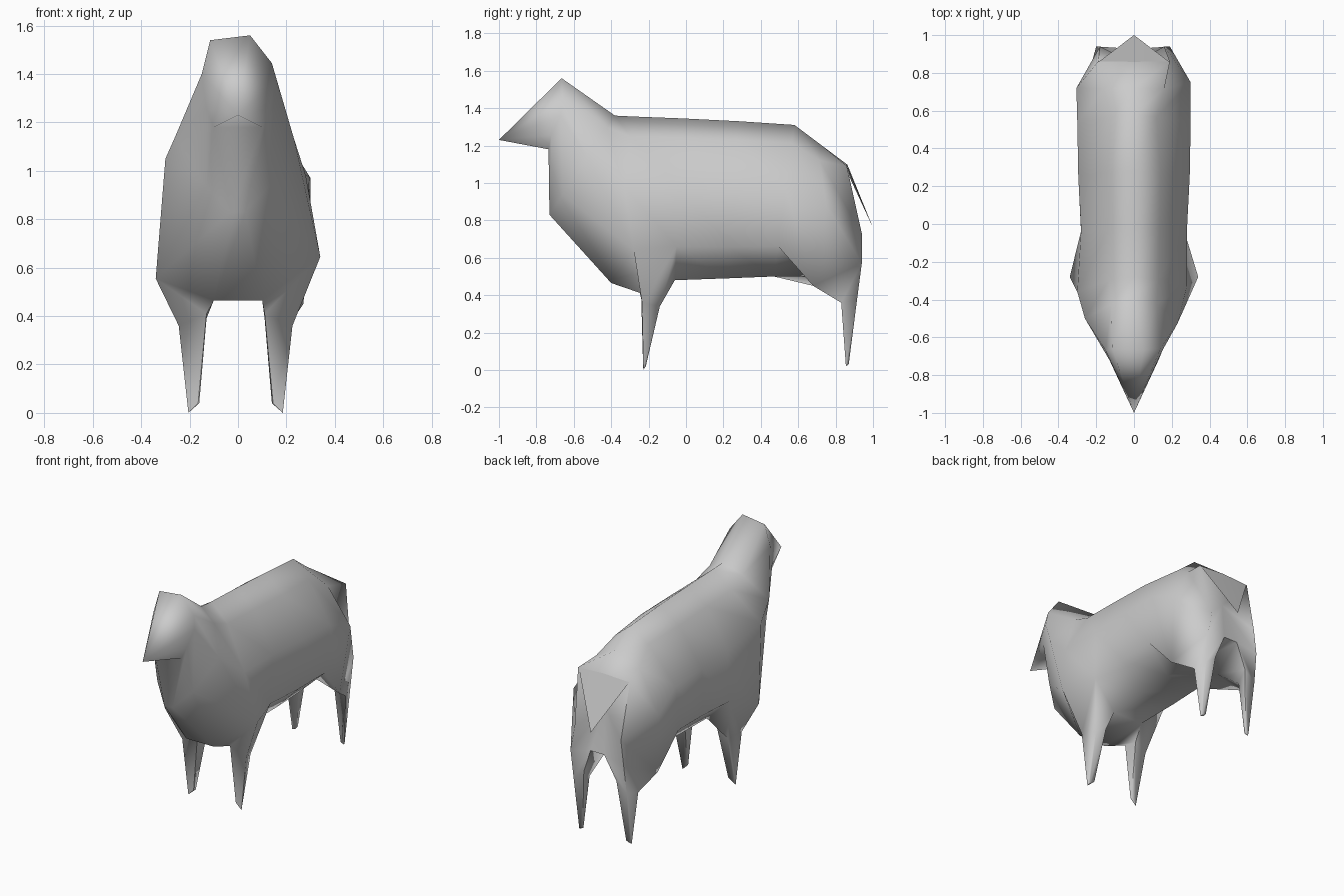
import bpy, bmesh, math

wool = bpy.data.materials.new("wool_grey")
wool.diffuse_color = (0.6, 0.6, 0.6, 1)


def finish(name, bm, angle):
    bmesh.ops.recalc_face_normals(bm, faces=bm.faces[:])
    me = bpy.data.meshes.new(name)
    bm.to_mesh(me)
    bm.free()
    me.materials.append(wool)
    ob = bpy.data.objects.new(name, me)
    bpy.context.collection.objects.link(ob)
    bpy.ops.object.select_all(action='DESELECT')
    ob.select_set(True)
    bpy.context.view_layer.objects.active = ob
    bpy.ops.object.shade_smooth_by_angle(angle=math.radians(angle))
    return ob


def bridge(bm, a, b, skip=()):
    n = len(a)
    for i in range(n):
        if i not in skip:
            bm.faces.new((a[i], a[(i + 1) % n], b[(i + 1) % n], b[i]))


# Body and head: leaning rings, each from a top point to a bottom point,
# with half widths at fixed fractions of the way down
STEPS = (0.12, 0.42, 0.8, 1.0)
RINGS = [  # top y, top z, bottom y, bottom z, half widths
    (-0.66, 1.56, -0.735, 1.18, (0.11, 0.135, 0.13, 0.10)),
    (-0.38, 1.36, -0.73, 0.83, (0.12, 0.23, 0.13, 0.03)),
    (-0.28, 1.355, -0.40, 0.465, (0.13, 0.28, 0.32, 0.10)),
    (-0.02, 1.345, -0.06, 0.48, (0.135, 0.28, 0.28, 0.11)),
    (0.28, 1.33, 0.22, 0.49, (0.14, 0.295, 0.285, 0.12)),
    (0.58, 1.31, 0.47, 0.50, (0.12, 0.30, 0.29, 0.12)),
    (0.72, 1.205, 0.68, 0.50, (0.16, 0.305, 0.27, 0.10)),
    (0.86, 1.10, 0.93, 0.60, (0.19, 0.18, 0.20, 0.05)),
]
bm = bmesh.new()
loops = []
for yt, zt, yb, zb, widths in RINGS:
    right = [(w, yt + (yb - yt) * t, zt + (zb - zt) * t) for t, w in zip(STEPS, widths)]
    left = [(-x, y, z) for x, y, z in reversed(right)]
    loops.append([bm.verts.new(p) for p in [(0, yt, zt)] + right + left])

# Uneven crest, shoulders and hips: (ring, point) moved to a place
for (ring, i), co in {
    (0, 0): (0.05, -0.665, 1.56), (0, 1): (0.14, -0.66, 1.445), (0, 8): (-0.115, -0.66, 1.54),
    (0, 2): (0.15, -0.67, 1.36), (0, 7): (-0.15, -0.67, 1.40),
    (1, 7): (-0.26, -0.50, 1.14),
    (2, 3): (0.34, -0.28, 0.645), (2, 6): (-0.34, -0.28, 0.555), (2, 7): (-0.30, -0.36, 1.05),
    (3, 3): (0.27, -0.05, 0.66), (3, 6): (-0.28, -0.05, 0.64),
    (6, 2): (0.30, 0.75, 0.88), (6, 7): (-0.305, 0.72, 0.85),
    (6, 3): (0.27, 0.68, 0.45), (6, 6): (-0.27, 0.68, 0.45),
    (7, 1): (0.19, 0.86, 1.09), (7, 8): (-0.19, 0.86, 1.09),
    (7, 2): (0.16, 0.94, 0.73), (7, 7): (-0.18, 0.94, 0.73),
    (7, 3): (0.19, 0.94, 0.57), (7, 6): (-0.20, 0.94, 0.57),
}.items():
    loops[ring][i].co = co

# Faces 3 (right) and 5 (left) stay open where the legs grow out
for k, (a, b) in enumerate(zip(loops, loops[1:])):
    bridge(bm, a, b, (3, 5) if k in (2, 6) else ())
nose = bm.verts.new((0, -1.0, 1.23))
rump = bm.verts.new((0, 0.85, 0.88))
for tip, loop in ((nose, loops[0]), (rump, loops[-1])):
    for i in range(len(loop)):
        bm.faces.new((tip, loop[i], loop[(i + 1) % len(loop)]))

# Legs: knee and foot rings (outer front, inner front, inner back, outer back)
LEGS = {
    2: [[(0.235, -0.235, 0.36), (0.12, -0.24, 0.41), (0.12, -0.14, 0.39), (0.20, -0.14, 0.34)],
        [(0.195, -0.228, 0.0), (0.155, -0.23, 0.04), (0.15, -0.215, 0.04), (0.185, -0.215, 0.02)]],
    6: [[(0.22, 0.83, 0.36), (0.13, 0.84, 0.38), (0.12, 0.915, 0.44), (0.195, 0.915, 0.38)],
        [(0.19, 0.855, 0.02), (0.165, 0.855, 0.03), (0.16, 0.87, 0.04), (0.185, 0.87, 0.03)]],
}
for k, rings in LEGS.items():
    for s, outer, inner in ((1, 3, 4), (-1, 6, 5)):
        prev = [loops[k][outer], loops[k][inner], loops[k + 1][inner], loops[k + 1][outer]]
        for ring in rings:
            cur = [bm.verts.new((s * x - 0.01, y, z)) for x, y, z in ring]
            bridge(bm, prev, cur)
            prev = cur
        bm.faces.new(prev)
finish("sheep_body", bm, 80)

# Tail: broad pointed flap hanging from the rump
bm = bmesh.new()
base = [bm.verts.new(p) for p in ((-0.185, 0.86, 1.09), (0, 0.862, 1.10), (0.185, 0.86, 1.09), (0, 0.875, 1.03))]
tip = bm.verts.new((0, 1.0, 0.76))
for i in range(4):
    bm.faces.new((base[i], base[(i + 1) % 4], tip))
bm.faces.new(base)
finish("tail", bm, 40)
